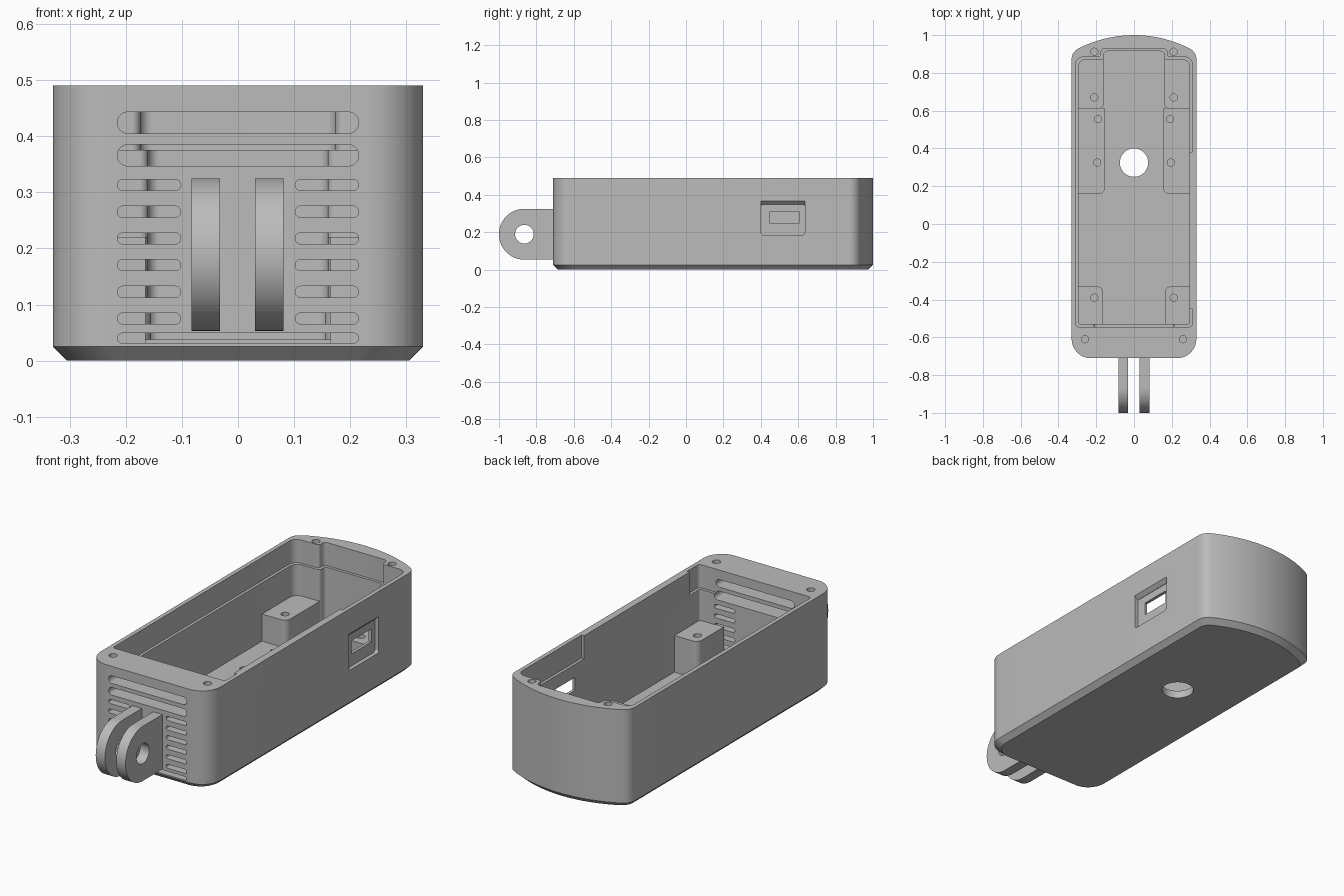
import bpy, bmesh, math
from mathutils import Vector

cube = bpy.data.objects.get("Cube")
if cube:
    bpy.data.objects.remove(cube, do_unlink=True)

grey = bpy.data.materials.new("plain_grey")
grey.use_nodes = True
tone = (0.5, 0.5, 0.5, 1)
grey.diffuse_color = tone
grey.node_tree.nodes["Principled BSDF"].inputs["Base Color"].default_value = tone


def outline(corners, steps=8):
    """Closed polygon from (u, v, radius) corners, each rounded by its radius."""
    pts = []
    for i, (u, v, r) in enumerate(corners):
        p = Vector((u, v))
        if r == 0:
            pts.append(p)
            continue
        a = (Vector(corners[i - 1][:2]) - p).normalized()
        b = (Vector(corners[(i + 1) % len(corners)][:2]) - p).normalized()
        half = a.angle(b) / 2
        c = p + (a + b).normalized() * (r / math.sin(half))
        start = p + a * (r / math.tan(half)) - c
        end = p + b * (r / math.tan(half)) - c
        pts += [c + start.lerp(end, k / steps).normalized() * r for k in range(steps + 1)]
    return pts


def rect(u0, u1, v0, v1, r=0.0):
    return outline([(u0, v0, r), (u1, v0, r), (u1, v1, r), (u0, v1, r)])


def disc(u, v, r, n=32):
    turn = 2 * math.pi / n
    return [Vector((u + r * math.cos(turn * k), v + r * math.sin(turn * k))) for k in range(n)]


PLACE = {"Z": lambda u, v, w: (u, v, w),
         "Y": lambda u, v, w: (u, w, v),
         "X": lambda u, v, w: (w, u, v)}


def loft(name, rings, axis="Z"):
    """Solid through (points, depth) rings stacked along an axis."""
    bm = bmesh.new()
    loops = [[bm.verts.new(PLACE[axis](p[0], p[1], w)) for p in pts] for pts, w in rings]
    n = len(loops[0])
    for low, high in zip(loops, loops[1:]):
        for i in range(n):
            j = (i + 1) % n
            bm.faces.new((low[i], low[j], high[j], high[i]))
    bm.faces.new(loops[0][::-1])
    bm.faces.new(loops[-1])
    bmesh.ops.recalc_face_normals(bm, faces=bm.faces)
    mesh = bpy.data.meshes.new(name)
    bm.to_mesh(mesh)
    bm.free()
    mesh.materials.append(grey)
    ob = bpy.data.objects.new(name, mesh)
    bpy.context.collection.objects.link(ob)
    return ob


def prism(name, pts, w0, w1, axis="Z"):
    return loft(name, [(pts, w0), (pts, w1)], axis)


def activate(ob):
    bpy.ops.object.select_all(action="DESELECT")
    ob.select_set(True)
    bpy.context.view_layer.objects.active = ob


def cut(target, pts, w0, w1, axis="Z", cutter=None):
    cutter = cutter or prism("cutter", pts, w0, w1, axis)
    mod = target.modifiers.new("cut", "BOOLEAN")
    mod.operation, mod.solver, mod.object = "DIFFERENCE", "EXACT", cutter
    activate(target)
    bpy.ops.object.modifier_apply(modifier=mod.name)
    bpy.data.objects.remove(cutter, do_unlink=True)


def mirrored(side, x0, x1):
    return min(side * x0, side * x1), max(side * x0, side * x1)


# Outer shell: rounded front corners, bowed back, chamfered underside
bow = 0.65
arc = [0.27 - 0.54 * k / 14 for k in range(15)]
plan = outline([(-0.33, -0.71, 0.1), (0.33, -0.71, 0.1), (0.33, 0.91, 0.06)]
               + [(x, 1 - bow + math.sqrt(bow * bow - x * x), 0) for x in arc]
               + [(-0.33, 0.91, 0.06)])
foot = [Vector((p.x * 0.924, 0.145 + (p.y - 0.145) * 0.971)) for p in plan]
shell = loft("shell", [(foot, 0), (plan, 0.025), (plan, 0.49)])


# Cavity and the stepped lid ledge around its top
def cavity(g):
    return outline([(-0.295 - g, -0.53 - g, 0.015), (0.295 + g, -0.53 - g, 0.015),
                    (0.295 + g, 0.87 + g, 0.04), (0.16 + g, 0.87 + g, 0.015),
                    (0.16 + g, 0.915 + g, 0.02), (-0.16 - g, 0.915 + g, 0.02),
                    (-0.16 - g, 0.87 + g, 0.015), (-0.295 - g, 0.87 + g, 0.04)])


ledge = prism("ledge_cutter", cavity(0.014), 0.375, 0.6)
cut(ledge, rect(0.29, 0.4, -0.45, 0.38), 0.3, 0.7)
cut(shell, cavity(0), 0.038, 0.6)
cut(shell, None, 0, 0, cutter=ledge)

# Round opening in the floor
cut(shell, disc(0, 0.325, 0.075, 48), -0.1, 0.1)

# Ventilation slots through the front wall
for z, h in ((0.424, 0.019), (0.366, 0.019), (0.04, 0.009)):
    cut(shell, rect(-0.215, 0.215, z - h, z + h, h * 0.99), -0.8, -0.5, "Y")
for side in (-1, 1):
    x0, x1 = mirrored(side, 0.102, 0.215)
    for row in range(6):
        z = 0.075 + row * 0.0476
        cut(shell, rect(x0, x1, z - 0.01, z + 0.01, 0.0099), -0.8, -0.5, "Y")
    # Screw holes in the rim
    for x, y in ((0.21, 0.912), (0.26, -0.61)):
        cut(shell, disc(side * x, y, 0.019, 24), 0.3, 0.6)

# Port window: recess with sloped top, then a through opening
cut(shell, rect(0.4, 0.635, 0.185, 0.348, 0.015), 0.31, 0.4, "X")
cut(shell, [(0.31, 0.3), (0.4, 0.3), (0.4, 0.436), (0.31, 0.346)], 0.4, 0.635, "Y")
cut(shell, rect(0.45, 0.605, 0.245, 0.31), 0.2, 0.4, "X")

parts = [shell]

# Mounting blocks and low platforms inside, each with one rounded corner
for side, label in ((1, "left"), (-1, "right")):
    for kind, x, y_free, y_wall, top, holes in (
            ("front_block", 0.165, -0.33, -0.535, 0.22, [(0.21, -0.39)]),
            ("back_block", 0.16, 0.61, 0.875, 0.22, [(0.21, 0.67)]),
            ("low_platform", 0.155, 0.16, 0.615, 0.085, [(0.195, 0.325), (0.19, 0.555)])):
        pts = outline([(side * x, y_free, 0.03), (side * 0.3, y_free, 0),
                       (side * 0.3, y_wall, 0), (side * x, y_wall, 0)])
        block = prism(label + "_" + kind, pts, 0.03, top)
        for hx, hy in holes:
            cut(block, disc(side * hx, hy, 0.019, 24), top - 0.04, top + 0.1)
        parts.append(block)

# Pair of rounded hinge prongs on the front
tab = outline([(-1, 0.053, 0.135), (-0.69, 0.053, 0), (-0.69, 0.325, 0), (-1, 0.325, 0.135)], 20)
for label, x in (("right", -0.0575), ("left", 0.0555)):
    prong = prism(label + "_hinge_prong", tab, x - 0.0255, x + 0.0255, "X")
    cut(prong, disc(-0.864, 0.189, 0.05, 40), x - 0.1, x + 0.1, "X")
    parts.append(prong)

for ob in parts:
    activate(ob)
    bpy.ops.object.shade_smooth_by_angle(angle=math.radians(30))
